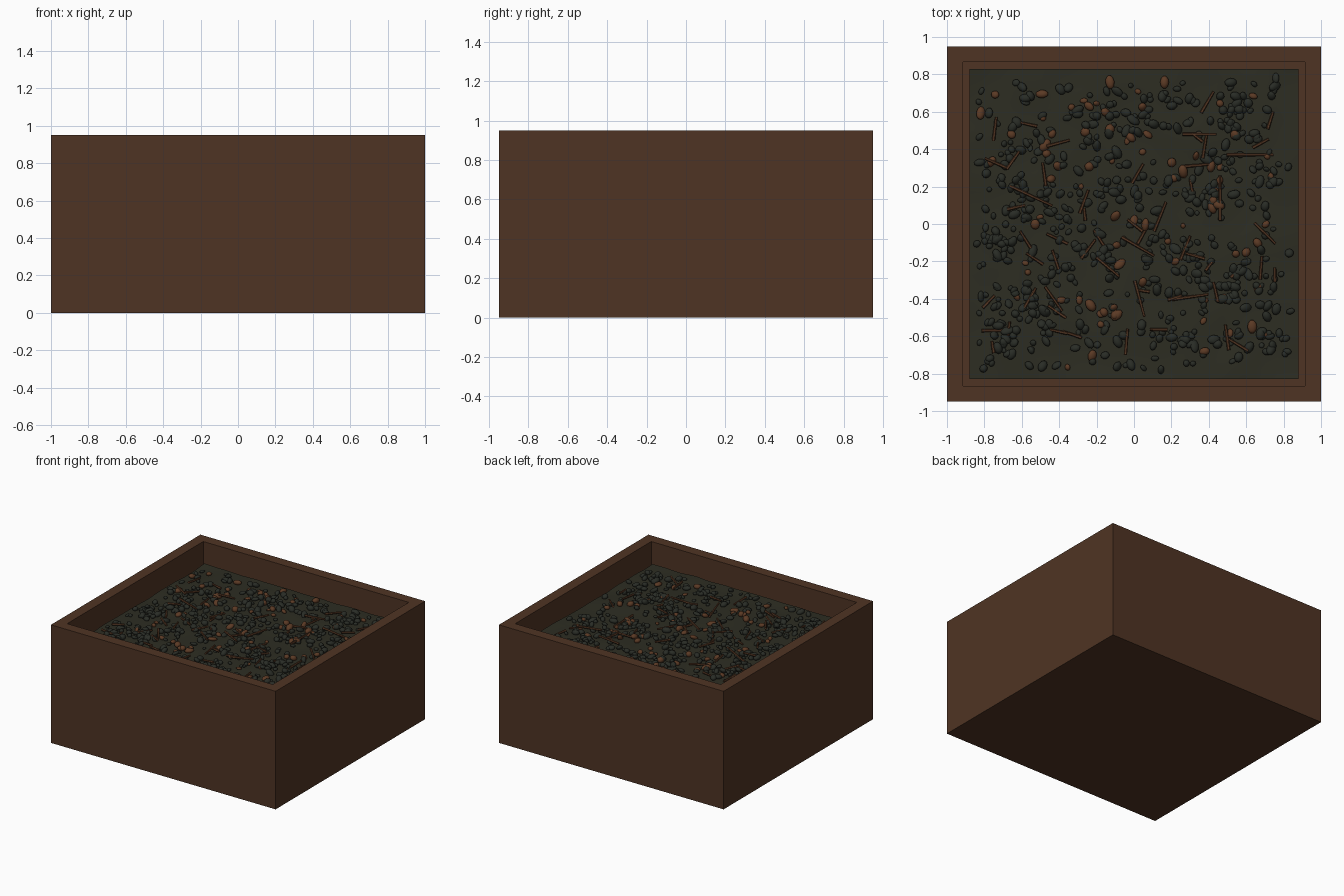
import bpy, bmesh, math, random
from mathutils import Matrix, Vector, Euler, noise

cube = bpy.data.objects.get("Cube")
if cube:
    bpy.data.objects.remove(cube, do_unlink=True)

random.seed(7)
HALF_X, HALF_Y, HEIGHT = 1.0, 0.95, 0.95
WALL = 0.12
IN_X, IN_Y = HALF_X - WALL, HALF_Y - WALL
SOIL_Z = 0.79


def material(name, rgb):
    m = bpy.data.materials.new(name)
    m.use_nodes = True
    m.diffuse_color = (*rgb, 1)
    bsdf = m.node_tree.nodes["Principled BSDF"]
    bsdf.inputs["Base Color"].default_value = (*rgb, 1)
    bsdf.inputs["Roughness"].default_value = 0.9
    return m


WOOD = material("brown wood", (0.078, 0.034, 0.017))
SOIL = material("dark soil", (0.026, 0.026, 0.016))
STONE = material("dark pebble", (0.022, 0.025, 0.019))
BARK = material("bark brown", (0.105, 0.042, 0.018))
TWIG = material("twig brown", (0.095, 0.04, 0.018))


def finish(bm, name, mat, smooth=False):
    mesh = bpy.data.meshes.new(name)
    for f in bm.faces:
        f.smooth = smooth
    bm.to_mesh(mesh)
    bm.free()
    mesh.materials.append(mat)
    obj = bpy.data.objects.new(name, mesh)
    bpy.context.collection.objects.link(obj)
    return obj


def soil_height(x, y):
    return SOIL_Z + 0.012 * noise.noise(Vector((x * 5, y * 5, 0)))


# Planter box: a block with its top inset and sunk
bm = bmesh.new()
size = Matrix.Diagonal((2 * HALF_X, 2 * HALF_Y, HEIGHT, 1))
bmesh.ops.create_cube(bm, size=1, matrix=Matrix.Translation((0, 0, HEIGHT / 2)) @ size)
top = max(bm.faces, key=lambda f: f.calc_center_median().z)
bmesh.ops.inset_region(bm, faces=[top], thickness=WALL)
bmesh.ops.translate(bm, verts=top.verts, vec=(0, 0, 0))
sunk = bmesh.ops.extrude_discrete_faces(bm, faces=[top])["faces"][0]
bmesh.ops.translate(bm, verts=sunk.verts, vec=(0, 0, -0.25))
finish(bm, "planter_box", WOOD)

# Gently uneven soil surface
bm = bmesh.new()
bmesh.ops.create_grid(bm, x_segments=30, y_segments=30, size=1,
                      matrix=Matrix.Diagonal((IN_X, IN_Y, 1, 1)))
for v in bm.verts:
    v.co.z = soil_height(v.co.x, v.co.y)
finish(bm, "soil", SOIL, True)


def spot(margin):
    return (random.uniform(margin - IN_X, IN_X - margin),
            random.uniform(margin - IN_Y, IN_Y - margin))


def cluster_spots(count):
    """Scattered places, most of them gathered into loose clumps."""
    centres = [spot(0.1) for _ in range(70)]
    for _ in range(count):
        if random.random() < 0.5:
            yield spot(0.05)
        else:
            cx, cy = random.choice(centres)
            x, y = random.gauss(cx, 0.05), random.gauss(cy, 0.05)
            yield (max(0.04 - IN_X, min(IN_X - 0.04, x)),
                   max(0.04 - IN_Y, min(IN_Y - 0.04, y)))


def scatter_grains(name, count, mat, low, high):
    bm = bmesh.new()
    for x, y in cluster_spots(count):
        r = random.uniform(low, high)
        shape = Matrix.Diagonal((r * random.uniform(1, 1.6), r,
                                 r * random.uniform(0.6, 1), 1))
        turn = Euler((random.gauss(0, 0.35), random.gauss(0, 0.35),
                      random.uniform(0, math.tau))).to_matrix().to_4x4()
        place = Matrix.Translation((x, y, soil_height(x, y) + r * 0.5))
        bmesh.ops.create_icosphere(bm, subdivisions=2, radius=1,
                                   matrix=place @ turn @ shape)
    finish(bm, name, mat, True)


# Loose pebbles and bark chips
scatter_grains("pebbles", 620, STONE, 0.013, 0.025)
scatter_grains("bark_chips", 85, BARK, 0.013, 0.026)

# Twigs: the long ones are x, y, length, angle in degrees
twigs = [(0.46, 0.14, 0.24, 90), (0.62, 0.37, 0.25, 0), (0.35, 0.48, 0.18, 0),
         (0.02, -0.12, 0.2, -30), (0.14, 0.04, 0.17, 68), (-0.14, -0.23, 0.16, -40),
         (-0.55, 0.15, 0.25, -25), (-0.64, 0.35, 0.14, 55), (-0.43, -0.4, 0.16, -55),
         (0.03, -0.4, 0.2, -75), (0.3, -0.39, 0.2, 8), (0.7, -0.05, 0.16, -45),
         (-0.75, -0.57, 0.13, 0), (-0.04, -0.63, 0.14, 85), (0.02, 0.27, 0.12, 60)]
for _ in range(42):
    twigs.append((*spot(0.1), random.uniform(0.06, 0.14), random.uniform(0, 180)))
bm = bmesh.new()
for x, y, length, angle in twigs:
    place = Matrix.Translation((x, y, soil_height(x, y) + random.uniform(0.015, 0.03)))
    turn = (Matrix.Rotation(math.radians(angle), 4, "Z")
            @ Matrix.Rotation(math.pi / 2 + random.uniform(-0.12, 0.12), 4, "Y"))
    bmesh.ops.create_cone(bm, cap_ends=True, segments=6, radius1=0.009, radius2=0.007,
                          depth=length, matrix=place @ turn)
finish(bm, "twigs", TWIG)
